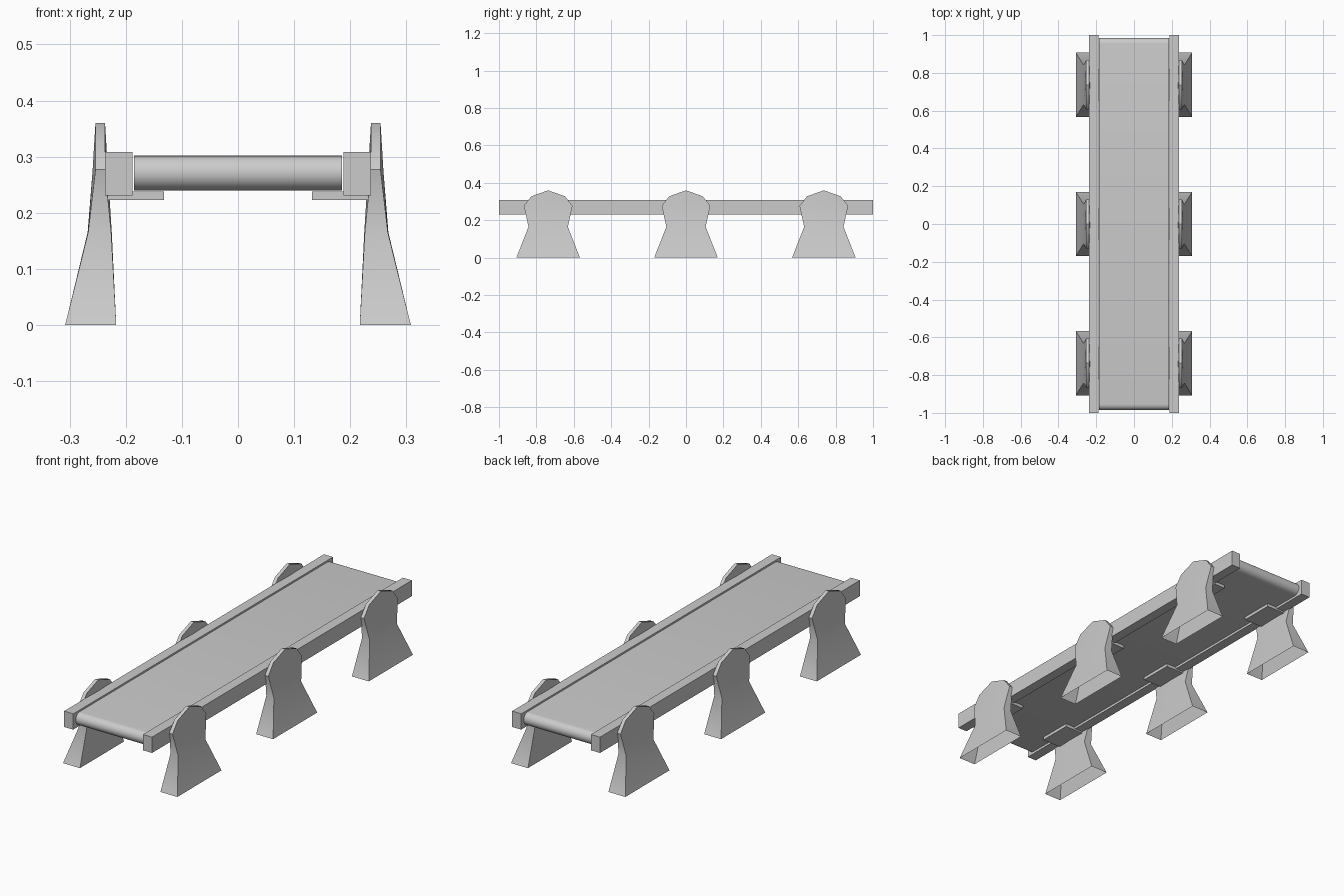
import bpy, bmesh, math

cube = bpy.data.objects.get("Cube")
if cube:
    bpy.data.objects.remove(cube, do_unlink=True)

grey = bpy.data.materials.new("plain grey")
grey.use_nodes = True
colour = (0.6, 0.6, 0.6, 1)
grey.diffuse_color = colour
grey.node_tree.nodes["Principled BSDF"].inputs["Base Color"].default_value = colour


def finish(name, bm, smooth=False):
    bmesh.ops.remove_doubles(bm, verts=bm.verts, dist=0.0005)
    bmesh.ops.recalc_face_normals(bm, faces=bm.faces)
    mesh = bpy.data.meshes.new(name)
    bm.to_mesh(mesh)
    bm.free()
    mesh.materials.append(grey)
    obj = bpy.data.objects.new(name, mesh)
    bpy.context.collection.objects.link(obj)
    if smooth:
        bpy.ops.object.select_all(action='DESELECT')
        obj.select_set(True)
        bpy.context.view_layer.objects.active = obj
        bpy.ops.object.shade_smooth_by_angle(angle=math.radians(35))
    return obj


def box(name, x0, x1, y0, y1, z0, z1):
    bm = bmesh.new()
    bmesh.ops.create_cube(bm, size=1)
    for v in bm.verts:
        v.co = (x1 if v.co.x > 0 else x0, y1 if v.co.y > 0 else y0,
                z1 if v.co.z > 0 else z0)
    return finish(name, bm)


# Belt: a flat loop with rounded ends
def belt(half_width, half_length, radius, z, steps=12):
    bm = bmesh.new()
    points = []
    for end in (1, -1):
        for i in range(steps + 1):
            a = math.pi / 2 - math.pi * i / steps
            points.append((end * (half_length - radius + radius * math.cos(a)),
                           z + end * radius * math.sin(a)))
    left, right = [[bm.verts.new((s * half_width, y, h)) for y, h in points]
                   for s in (1, -1)]
    for i in range(len(points)):
        j = (i + 1) % len(points)
        bm.faces.new((left[i], left[j], right[j], right[i]))
    bm.faces.new(left)
    bm.faces.new(right)
    return finish("conveyor_belt", bm, True)


# Leg: hollow flared foot, pinched waist and rounded head, open underneath
# Rows: height, half depth, inner x, outer x, bulge at the middle
LEG_ROWS = [(0, 0.17, 0.217, 0.308, 0),
            (0.165, 0.105, 0.226, 0.267, 0.001),
            (0.277, 0.13, 0.237, 0.254, 0.005),
            (0.328, 0.09, 0.237, 0.254, 0.002),
            (0.36, 0, 0.237, 0.254, 0)]


def leg(name, side, y):
    bm = bmesh.new()
    rings = []
    for z, h, xi, xo, b in LEG_ROWS:
        ring = [(xo, -h), (xo + b, 0), (xo, h), (xi, h), (xi - b, 0), (xi, -h)]
        rings.append([bm.verts.new((side * px, y + py, z)) for px, py in ring])
    for low, high in zip(rings, rings[1:]):
        for i in range(6):
            j = (i + 1) % 6
            bm.faces.new((low[i], low[j], high[j], high[i]))
    return finish(name, bm, True)


belt(0.185, 0.985, 0.031, 0.271)

for side, label in ((1, "left"), (-1, "right")):
    # Side rail
    box(label + "_rail", *sorted((side * 0.188, side * 0.237)), -1, 1, 0.231, 0.308)
    for place, y in (("front", -0.737), ("middle", 0), ("back", 0.737)):
        leg(f"{place}_{label}_leg", side, y)
        # Support plate under the belt
        box(f"{place}_{label}_support", *sorted((side * 0.132, side * 0.232)),
            y - 0.083, y + 0.083, 0.223, 0.238)
